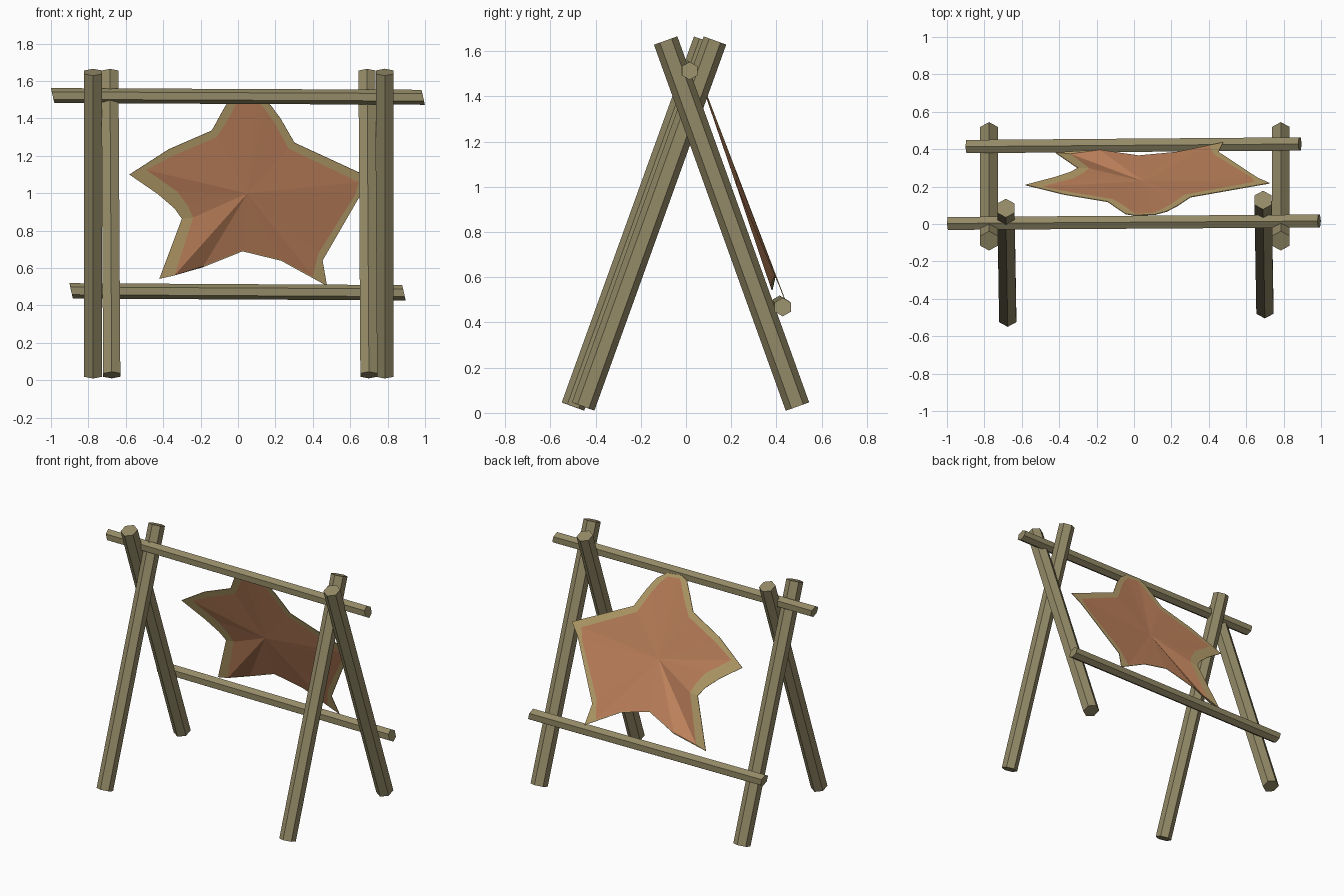
import bpy, bmesh, math
from mathutils import Vector

if "Cube" in bpy.data.objects:
    bpy.data.objects.remove(bpy.data.objects["Cube"])


def material(name, rgb):
    m = bpy.data.materials.new(name)
    m.diffuse_color = (*rgb, 1)
    m.use_nodes = True
    m.node_tree.nodes["Principled BSDF"].inputs["Base Color"].default_value = m.diffuse_color
    return m


WOOD = material("weathered_wood", (0.295, 0.255, 0.135))
HIDE = material("tan_hide", (0.56, 0.24, 0.115))
RIM = material("pale_hide_edge", (0.52, 0.38, 0.16))


def finish(name, bm, mats):
    bmesh.ops.recalc_face_normals(bm, faces=bm.faces)
    me = bpy.data.meshes.new(name)
    bm.to_mesh(me)
    bm.free()
    for m in mats:
        me.materials.append(m)
    ob = bpy.data.objects.new(name, me)
    bpy.context.collection.objects.link(ob)
    return ob


def pole(name, a, b, r, corner, shear=0.0):
    """Six-sided pole from a to b; one corner points along 'corner', ends slanted by shear."""
    a, b = Vector(a), Vector(b)
    d = (b - a).normalized()
    u = Vector(corner)
    u = (u - d * u.dot(d)).normalized()
    v = d.cross(u)
    bm = bmesh.new()
    rings = []
    for p in (a, b):
        ring = []
        for i in range(6):
            t = i * math.pi / 3
            c, s = r * math.cos(t), r * math.sin(t)
            ring.append(bm.verts.new(p + u * c + v * s + d * shear * c))
        rings.append(ring)
    for i in range(6):
        j = (i + 1) % 6
        bm.faces.new((rings[0][i], rings[0][j], rings[1][j], rings[1][i]))
    bm.faces.new(rings[0])
    bm.faces.new(rings[1])
    return finish(name, bm, [WOOD])


# Crossed legs: outer pair slopes backward, inner pair slopes forward
Y, Z = (0, 1, 0), (0, 0, 1)
for side, x in (("left", -0.775), ("right", 0.785)):
    pole(f"back_leg_{side}", (x, 0.493, 0.028), (x, -0.09, 1.647), 0.055, Y)
pole("front_leg_left", (-0.675, -0.5, 0.028), (-0.685, 0.085, 1.647), 0.053, Y)
pole("front_leg_right", (0.70, -0.455, 0.028), (0.69, 0.128, 1.647), 0.053, Y)

# Cross bars with slanted ends
pole("top_bar", (-0.991, 0.003, 1.522), (0.990, 0.016, 1.513), 0.04, Z, -0.23)
pole("lower_bar", (-0.892, 0.414, 0.478), (0.887, 0.428, 0.468), 0.041, Z, -0.23)

# Stretched hide: outer and inner outline as (x, z) pairs
OUTLINE = [
    (0.0, 1.525, 0.01, 1.505), (0.112, 1.515, 0.10, 1.495),
    (0.175, 1.47, 0.14, 1.455), (0.227, 1.40, 0.19, 1.385),
    (0.302, 1.27, 0.27, 1.24), (0.725, 1.075, 0.645, 1.06),
    (0.66, 1.0, 0.625, 0.99), (0.452, 0.64, 0.43, 0.68),
    (0.476, 0.505, 0.40, 0.555), (0.23, 0.64, 0.23, 0.645),
    (0.024, 0.69, 0.024, 0.695), (-0.185, 0.607, -0.185, 0.612),
    (-0.42, 0.543, -0.34, 0.562), (-0.30, 0.864, -0.24, 0.87),
    (-0.34, 0.92, -0.27, 0.935), (-0.43, 0.997, -0.325, 1.01),
    (-0.58, 1.10, -0.49, 1.125), (-0.37, 1.235, -0.35, 1.20),
    (-0.14, 1.335, -0.115, 1.30), (-0.088, 1.43, -0.05, 1.40),
    (-0.045, 1.505, -0.01, 1.48)]


def on_slope(x, z):
    sag = 0.04 if x < -0.3 and z < 0.6 else 0
    return Vector((x, 0.095 + 0.382 * (1.397 - z) - sag, z))


bm = bmesh.new()
outer = [bm.verts.new(on_slope(p[0], p[1])) for p in OUTLINE]
inner = [bm.verts.new(on_slope(p[2], p[3])) for p in OUTLINE]
mid = bm.verts.new(on_slope(0.05, 1.0) - Vector((0, 0.02, 0)))
for i in range(len(outer)):
    j = (i + 1) % len(outer)
    bm.faces.new((outer[i], outer[j], inner[j], inner[i])).material_index = 1
    bm.faces.new((inner[i], inner[j], mid))
hide = finish("stretched_hide", bm, [HIDE, RIM])
mod = hide.modifiers.new("thickness", 'SOLIDIFY')
mod.thickness = 0.004
mod.offset = 0
